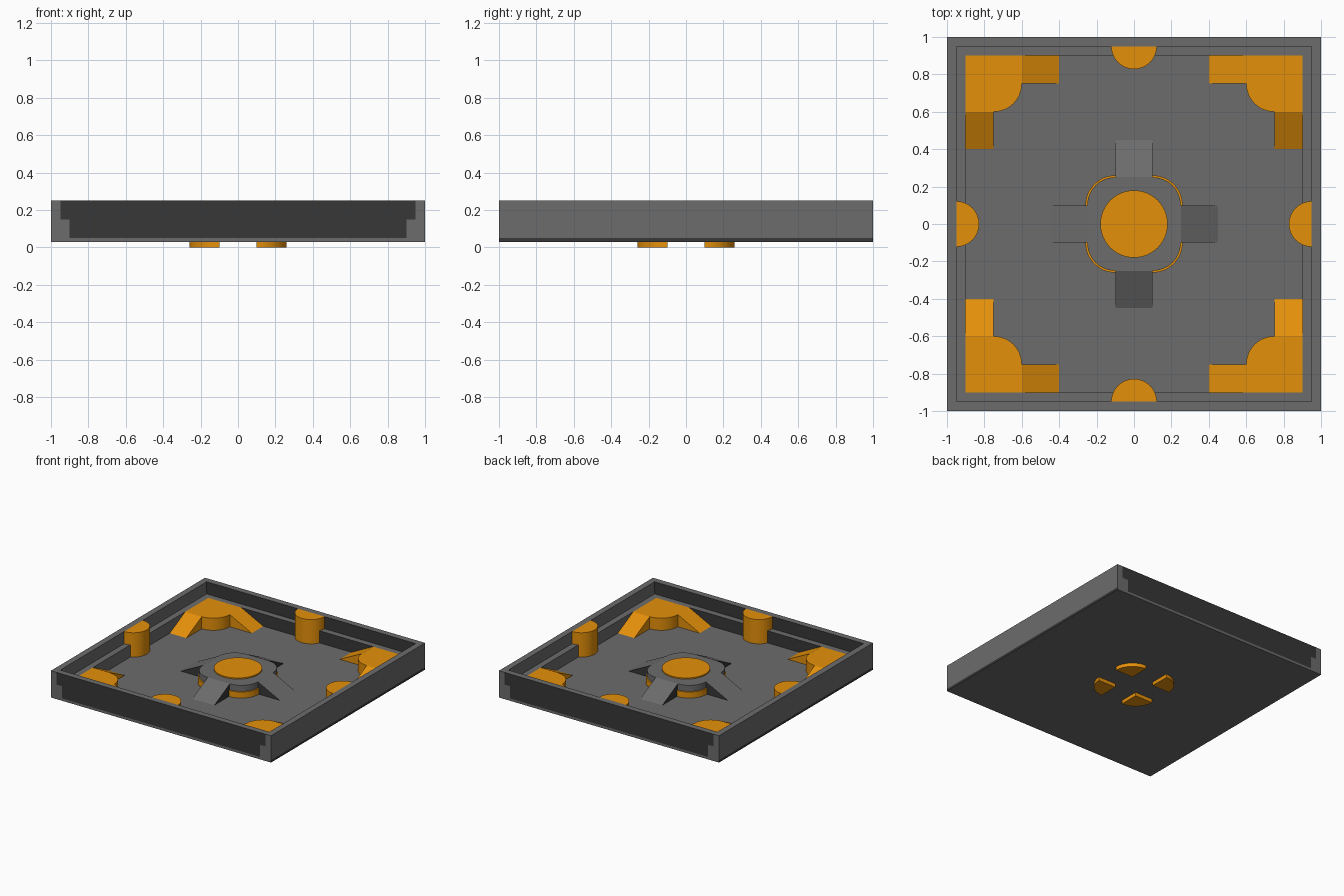
import bpy, bmesh, math
from mathutils import Matrix

if "Cube" in bpy.data.objects:
    bpy.data.objects.remove(bpy.data.objects["Cube"])


def material(name, rgb):
    m = bpy.data.materials.new(name)
    m.diffuse_color = (*rgb, 1.0)
    m.use_nodes = True
    m.node_tree.nodes["Principled BSDF"].inputs["Base Color"].default_value = m.diffuse_color
    return m


GREY = material("mid grey", (0.15, 0.15, 0.15))
DARK = material("dark grey", (0.038, 0.038, 0.038))
ORANGE = material("warm orange", (0.78, 0.28, 0.003))


def finish(name, bm, mats, smooth=False):
    me = bpy.data.meshes.new(name)
    bm.to_mesh(me)
    bm.free()
    for m in mats:
        me.materials.append(m)
    ob = bpy.data.objects.new(name, me)
    bpy.context.collection.objects.link(ob)
    if smooth:
        bpy.ops.object.select_all(action='DESELECT')
        bpy.context.view_layer.objects.active = ob
        ob.select_set(True)
        bpy.ops.object.shade_smooth_by_angle(angle=math.radians(30))
    return ob


def prism(bm, pts, z0, z1, turn=0):
    """Extrude a counter-clockwise xy outline from z0 to z1, turned by quarter turns."""
    rot = Matrix.Rotation(turn * math.pi / 2, 3, 'Z')
    lo = [bm.verts.new(rot @ Matrix.Translation((x, y, z0)).translation) for x, y in pts]
    hi = [bm.verts.new(rot @ Matrix.Translation((x, y, z1)).translation) for x, y in pts]
    n = len(pts)
    bm.faces.new(lo[::-1])
    bm.faces.new(hi)
    for i in range(n):
        j = (i + 1) % n
        bm.faces.new((lo[i], lo[j], hi[j], hi[i]))


def box(bm, x0, x1, y0, y1, z0, z1, dark=None):
    """Box; dark = axis whose two end faces take the second colour."""
    first = len(bm.faces)
    prism(bm, [(x0, y0), (x1, y0), (x1, y1), (x0, y1)], z0, z1)
    bm.faces.ensure_lookup_table()
    bm.normal_update()
    if dark is not None:
        for f in bm.faces[first:]:
            if abs(f.normal[dark]) > 0.9:
                f.material_index = 1


def ramp(bm, x0, x1, y0, y1, z0, z1, turn=0, side=0):
    """Wedge, high at x0 and running down to z0 at x1; side = colour of its two flanks."""
    rot = Matrix.Rotation(turn * math.pi / 2, 3, 'Z')
    co = [(x0, y0, z0), (x1, y0, z0), (x0, y0, z1), (x0, y1, z0), (x1, y1, z0), (x0, y1, z1)]
    v = [bm.verts.new(rot @ Matrix.Translation(c).translation) for c in co]
    for f in ((0, 1, 2), (3, 5, 4), (0, 3, 4, 1), (1, 4, 5, 2), (0, 2, 5, 3)):
        face = bm.faces.new([v[i] for i in f])
        if len(f) == 3:
            face.material_index = side


def arc(cx, cy, r, a0, a1, n):
    return [(cx + r * math.cos(math.radians(a0 + (a1 - a0) * i / n)),
             cy + r * math.sin(math.radians(a0 + (a1 - a0) * i / n))) for i in range(n + 1)]


# floor plate, dark on its left and right edges
bm = bmesh.new()
box(bm, -1, 1, -1, 1, 0.03, 0.05, dark=0)
finish("floor_plate", bm, [GREY, DARK])

# stepped rim walls, dark on the faces of the front and back walls
bm = bmesh.new()
for s in (-1, 1):
    for inner, z0, z1 in ((0.9, 0.05, 0.15), (0.95, 0.15, 0.25)):
        a, b = sorted((s * inner, s * 1.0))
        box(bm, a, b, -1, 1, z0, z1)
        box(bm, -inner, inner, a, b, z0, z1, dark=1)
finish("rim_walls", bm, [GREY, DARK])

# central hub: cross-shaped base and rounded square cap
bm = bmesh.new()
box(bm, -0.25, 0.25, -0.1, 0.1, 0.05, 0.1)
box(bm, -0.1, 0.1, -0.25, 0.25, 0.05, 0.1)
outline = []
for k, (sx, sy) in enumerate(((1, 1), (-1, 1), (-1, -1), (1, -1))):
    outline += arc(0.1 * sx, 0.1 * sy, 0.15, 90 * k, 90 * k + 90, 12)
prism(bm, outline, 0.1, 0.15)
finish("hub", bm, [GREY], True)

# four ramps up to the hub, with dark flanks
bm = bmesh.new()
for k in range(4):
    ramp(bm, 0.25, 0.45, -0.1, 0.1, 0.05, 0.15, k, side=1)
finish("hub_ramps", bm, [GREY, DARK])

# disc on the hub
bm = bmesh.new()
prism(bm, arc(0, 0, 0.18, 0, 360, 48)[:-1], 0.15, 0.16)
finish("hub_disc", bm, [ORANGE], True)

# quarter-round pillars, reaching through the floor as feet
bm = bmesh.new()
for k in range(4):
    prism(bm, [(0.1, 0.1)] + arc(0.1, 0.1, 0.16, 0, 90, 12), 0, 0.1, k)
finish("quarter_feet", bm, [ORANGE], True)

# corner platforms with a rounded inner corner
bm = bmesh.new()
for k in range(4):
    prism(bm, [(0.9, 0.6), (0.9, 0.9), (0.6, 0.9)] + arc(0.75, 0.75, 0.15, 180, 270, 12),
          0.05, 0.15, k)
finish("corner_platforms", bm, [ORANGE], True)

# ramps leading down along the walls from each corner
bm = bmesh.new()
for k in range(4):
    ramp(bm, -0.6, -0.4, 0.75, 0.9, 0.05, 0.15, k)
    ramp(bm, -0.6, -0.4, -0.9, -0.75, 0.05, 0.15, k)
finish("corner_ramps", bm, [ORANGE])

# half-round posts at the middle of each wall
bm = bmesh.new()
for k in range(4):
    prism(bm, arc(0.95, 0, 0.122, 90, 270, 24), 0.05, 0.25, k)
finish("wall_posts", bm, [ORANGE], True)
